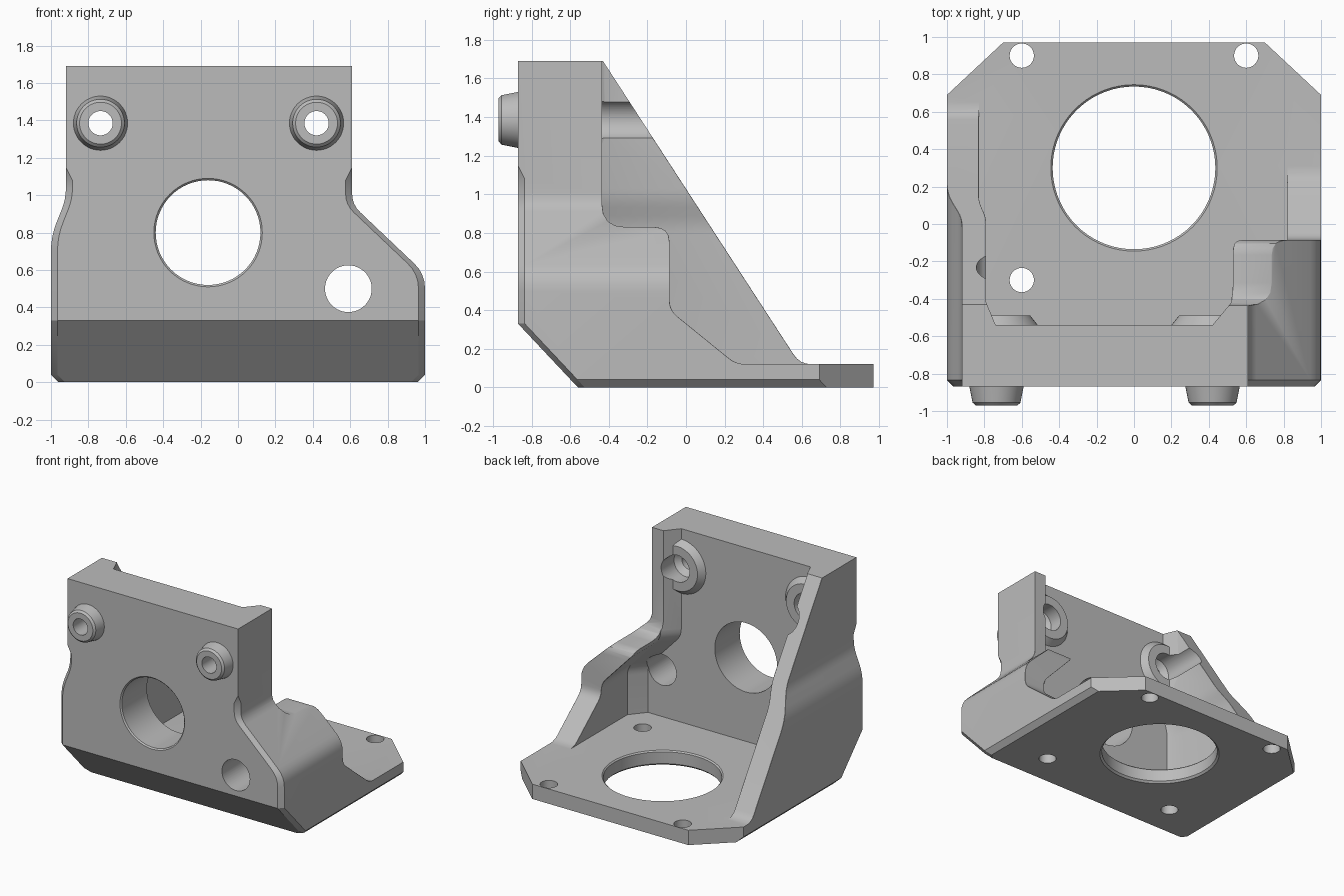
import bpy, bmesh, math
from mathutils import Vector

if "Cube" in bpy.data.objects:
    bpy.data.objects.remove(bpy.data.objects["Cube"])

grey = bpy.data.materials.new("plain_grey")
grey.diffuse_color = (0.5, 0.5, 0.5, 1)
grey.use_nodes = True
grey.node_tree.nodes["Principled BSDF"].inputs["Base Color"].default_value = grey.diffuse_color


def rounded(pts, seg=4):
    """Corner list (a, b[, tangent length]) -> outline with rounded corners."""
    out, n = [], len(pts)
    for i, p in enumerate(pts):
        c = Vector(p[:2])
        if len(p) == 2:
            out.append(tuple(p))
            continue
        a = c + (Vector(pts[i - 1][:2]) - c).normalized() * p[2]
        b = c + (Vector(pts[(i + 1) % n][:2]) - c).normalized() * p[2]
        for k in range(seg + 1):
            t = k / seg
            out.append(tuple(a * (1 - t) ** 2 + c * 2 * t * (1 - t) + b * t * t))
    return out


def place(axis, t, u, v):
    return {'X': (t, u, v), 'Y': (u, t, v), 'Z': (u, v, t)}[axis]


def loft(name, rings, split=None):
    """Closed solid through matching rings; split folds the first cap in two."""
    bm = bmesh.new()
    vs = [[bm.verts.new(p) for p in r] for r in rings]
    n = len(rings[0])
    for r, s in zip(vs, vs[1:]):
        for i in range(n):
            j = (i + 1) % n
            bm.faces.new((r[i], r[j], s[j], s[i]))
    if split:
        bm.faces.new(vs[0][:split + 1])
        bm.faces.new(vs[0][split:] + vs[0][:1])
    else:
        bm.faces.new(vs[0])
    bm.faces.new(vs[-1])
    bmesh.ops.recalc_face_normals(bm, faces=bm.faces)
    bent = [f for f in bm.faces if len(f.verts) == 4]
    bmesh.ops.triangulate(bm, faces=bent)
    me = bpy.data.meshes.new(name)
    bm.to_mesh(me)
    bm.free()
    ob = bpy.data.objects.new(name, me)
    bpy.context.collection.objects.link(ob)
    return ob


def prism(name, axis, poly, a, b):
    return loft(name, [[place(axis, t, u, v) for u, v in poly] for t in (a, b)])


def lathe(name, axis, u, v, profile, seg=48):
    ang = [2 * math.pi * k / seg for k in range(seg)]
    return loft(name, [[place(axis, t, u + r * math.cos(a), v + r * math.sin(a))
                        for a in ang] for r, t in profile])


def boolean(ob, tool, op='DIFFERENCE'):
    tool.hide_render = True
    m = ob.modifiers.new("cut", 'BOOLEAN')
    m.operation, m.solver, m.object = op, 'EXACT', tool
    bpy.context.view_layer.objects.active = ob
    bpy.ops.object.modifier_apply(modifier=m.name)
    bpy.data.objects.remove(tool)


# Outer block: front silhouette run backwards, with a slanted lower front
outline = rounded([(1, .33), (1, .58, .08), (.61, .95, .06), (.61, 1.08), (.61, 1.15),
                   (.61, 1.69), (-.92, 1.69), (-.92, 1.15), (-.92, 1.08),
                   (-.92, .98, .06), (-1, .78, .08), (-1, .33), (-1, .04),
                   (-.96, 0), (.96, 0), (1, .04)])


def front_y(z):
    return -.87 + max(0, .33 - z) * .94


def narrowed(x, z):
    return x - math.copysign(.035, x) if z < 1.1 else x


bracket = loft("bracket", [
    [(narrowed(x, z), front_y(z), z) for x, z in outline],
    [(x, front_y(z) + .035, z) for x, z in outline],
    [(x, .97, z) for x, z in outline]], split=outline.index((-1, .33)))

# Hollow between the side walls, leaving conical pads on the front wall
inner = rounded([(.82, .12), (.82, .5, .06), (.52, .82, .06), (.52, 2), (-.79, 2),
                 (-.79, .98, .05), (-.83, .84, .05), (-.83, .12)])
hollow = loft("hollow", [
    [(x - .1 if x > 0 else x + .05, -.54, z) for x, z in inner],
    [(x, -.42, z) for x, z in inner],
    [(x, 2, z) for x, z in inner]])
BOSSES = [(-.735, 1.385), (.42, 1.385)]
for x, z in BOSSES:
    boolean(hollow, lathe("pad", 'Y', x, z, [(.268, -.6), (.18, -.49)]))
boolean(bracket, hollow)

# Sloping left wall and stepped right wall
left = rounded([(-.43, 1.69), (.59, .12, .06), (2, .12), (2, 2.2), (-.43, 2.2)])
right = rounded([(-.435, .83, .12), (-.085, .83, .08), (-.085, .40, .05),
                 (.26, .12, .05), (2, .12), (2, 2.2), (-.435, 2.2)])
boolean(bracket, prism("left_cut", 'X', left, -2, -.1))
boolean(bracket, prism("right_cut", 'X', right, .1, 2))

# Chamfer the free edges of both side walls
bm = bmesh.new()
bm.from_mesh(bracket.data)
bmesh.ops.remove_doubles(bm, verts=bm.verts, dist=1e-4)
bmesh.ops.dissolve_limit(bm, angle_limit=math.radians(.5), verts=bm.verts, edges=bm.edges)
bm.normal_update()


def free_edge(e):
    if len(e.link_faces) != 2 or not e.is_convex:
        return False
    if any(v.co.z < .125 or v.co.y < -.45 for v in e.verts):
        return False
    a, b = (f.normal for f in e.link_faces)
    if abs(a.x) > abs(b.x):
        a, b = b, a
    return abs(a.x) < .05 and a.y + a.z > .5 and abs(b.y) < .05 and abs(b.x) > .3


bmesh.ops.bevel(bm, geom=[e for e in bm.edges if free_edge(e)], offset=.028,
                offset_type='OFFSET', segments=1, affect='EDGES', clamp_overlap=True)
bm.to_mesh(bracket.data)
bm.free()

# Rear corners of the base plate
for s in (-1, 1):
    boolean(bracket, prism("corner", 'Z', [(s * .4, 1.25), (s * 1.3, .41), (s * 1.5, 1.5)],
                           -.5, .5))

# Front bosses with through holes and rear counterbores
for x, z in BOSSES:
    boolean(bracket, lathe("boss", 'Y', x, z, [(.145, -.8), (.145, -.87), (.128, -.955),
                                               (.112, -.97)]), 'UNION')
    boolean(bracket, lathe("boss_hole", 'Y', x, z, [(.065, -1.1), (.065, -.64),
                                                    (.108, -.60), (.108, .4)]))

# Large and small openings in the front wall
boolean(bracket, lathe("front_opening", 'Y', -.16, .8, [(.39, -.97), (.28, -.86), (.28, -.3)], 64))
boolean(bracket, lathe("side_opening", 'Y', .59, .5, [(.125, -1), (.125, -.3)]))

# Large opening and screw holes in the base plate
boolean(bracket, lathe("base_opening", 'Z', 0, .3, [(.55, -.1), (.435, .015), (.435, .11),
                                                    (.535, .21)], 72))
for x in (-.6, .6):
    for y in (-.3, .9):
        boolean(bracket, lathe("screw_hole", 'Z', x, y, [(.065, -.1), (.065, .3)], 32))

# Finish
bracket.data.materials.clear()
bracket.data.materials.append(grey)
for f in bracket.data.polygons:
    f.material_index = 0
bpy.ops.object.select_all(action='DESELECT')
bracket.select_set(True)
bpy.context.view_layer.objects.active = bracket
bpy.ops.object.shade_smooth_by_angle(angle=math.radians(25))
